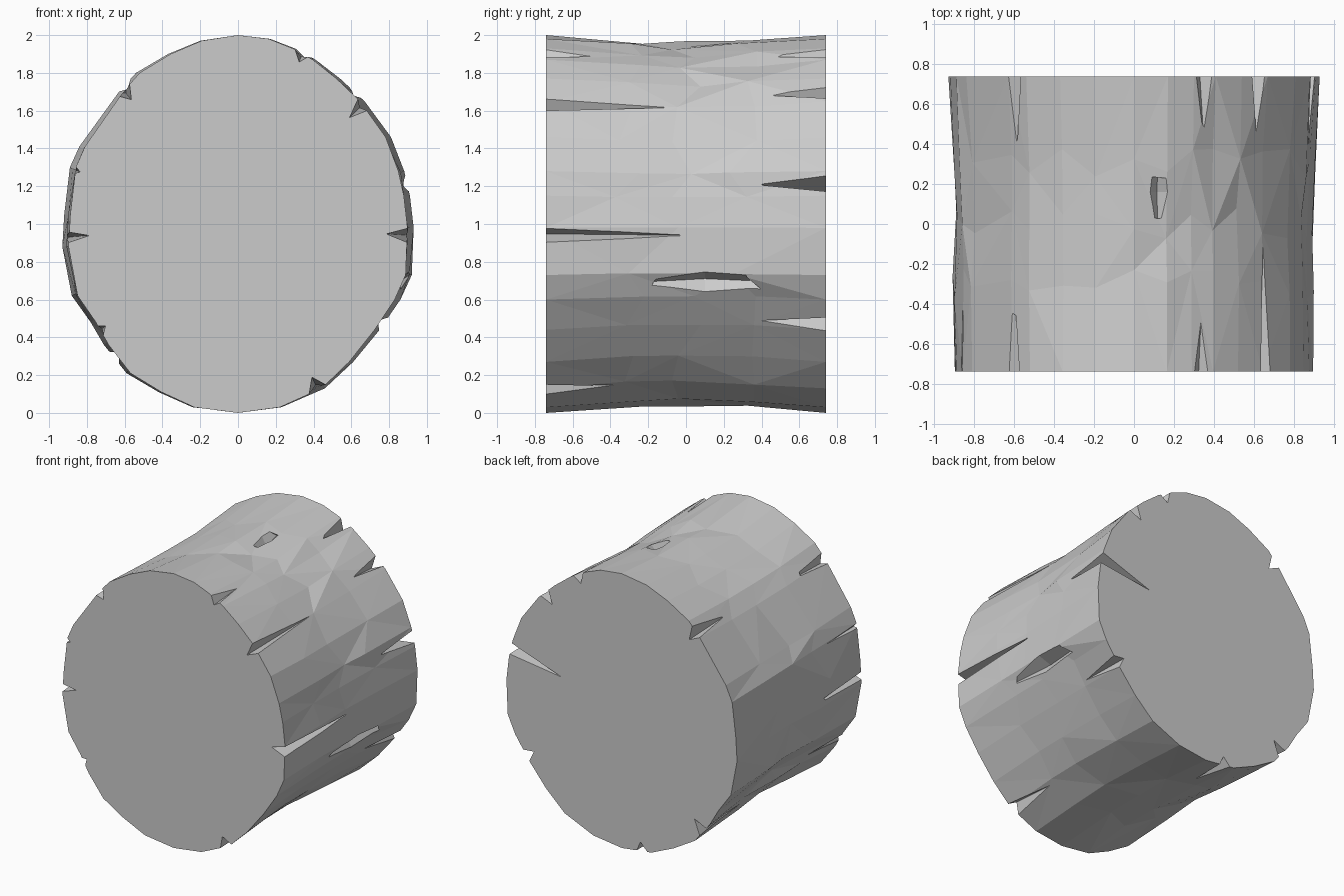
import bpy, bmesh, random
from mathutils import Vector

if "Cube" in bpy.data.objects:
    bpy.data.objects.remove(bpy.data.objects["Cube"])

random.seed(4)

# End outline of the log (x, z)
OUTLINE = [(0, 2.0), (.17, 1.98), (.30, 1.93), (.41, 1.87), (.54, 1.77), (.67, 1.65), (.81, 1.46),
           (.88, 1.28), (.91, 1.15), (.93, .98), (.92, .73), (.86, .60), (.75, .44), (.61, .27),
           (.46, .13), (.23, .03), (0, 0), (-.24, .03), (-.42, .11), (-.59, .21), (-.71, .36),
           (-.78, .48), (-.88, .62), (-.93, .88), (-.92, 1.05), (-.89, 1.30), (-.84, 1.41),
           (-.63, 1.70), (-.54, 1.80), (-.37, 1.90), (-.2, 1.97)]
# Sections along the trunk: y, x scale, z scale, roughness
SECTIONS = [(-.74, .965, 1, 0), (-.30, .965, .965, .014), (0, .96, .955, .014),
            (.30, .975, .97, .014), (.74, 1, 1, 0)]


def make_object(name, bm):
    bmesh.ops.recalc_face_normals(bm, faces=bm.faces)
    mesh = bpy.data.meshes.new(name)
    bm.to_mesh(mesh)
    bm.free()
    obj = bpy.data.objects.new(name, mesh)
    bpy.context.collection.objects.link(obj)
    return obj


# Log body
bm = bmesh.new()
rings = []
for y, sx, sz, rough in SECTIONS:
    ring = []
    for x, z in OUTLINE:
        s = 1 + random.uniform(-rough, rough)
        jitter = random.uniform(-.08, .08) if rough else 0
        ring.append(bm.verts.new((x * sx * s, y + jitter, 1 + (z - 1) * sz * s)))
    rings.append(ring)
n = len(OUTLINE)
for k, (a, b) in enumerate(zip(rings, rings[1:])):
    for i in range(n):
        j = (i + 1) % n
        if (i + k) % 2:
            bm.faces.new((a[i], a[j], b[j]))
            bm.faces.new((a[i], b[j], b[i]))
        else:
            bm.faces.new((a[i], a[j], b[i]))
            bm.faces.new((a[j], b[j], b[i]))
bm.faces.new(rings[0])
bm.faces.new(rings[-1])
log = make_object("log", bm)

# Bark cracks
cut = bmesh.new()


def crack(x, z, y_base, y_tips, half_width, depth):
    """Pointed V groove at surface point (x, z), deepest at y_base."""
    p = Vector((x, 0, z - 1))
    out = p.normalized()
    side = Vector((-out.z, 0, out.x))
    c = Vector((x, y_base, z))
    w = half_width * (depth + .08) / depth
    pts = [c + out * .08 + side * w, c + out * .08 - side * w, c - out * depth]
    for y in y_tips:
        pts.append(Vector((x, y, z)) - out * .01)
    verts = [cut.verts.new(v) for v in pts]
    bmesh.ops.convex_hull(cut, input=verts)


FRONT, BACK = -.78, .78
for x, z, tip, w, d in [(.34, 1.90, -.45, .04, .05), (.66, 1.63, 0, .04, .10),
                        (.90, .94, 0, .04, .12), (-.60, 1.70, -.40, .04, .06),
                        (-.88, 1.29, -.2, .03, .05), (-.90, .93, -.2, .03, .12),
                        (-.74, .43, -.1, .04, .05), (.42, .13, -.3, .05, .07)]:
    crack(x, z, FRONT, [tip], w, d)
for x, z, tip, w, d in [(.35, 1.89, .47, .04, .06), (.62, 1.69, .44, .045, .10),
                        (.88, 1.21, .38, .045, .45), (.77, .47, .20, .045, .08),
                        (-.59, 1.72, .40, .04, .08), (-.65, .30, .2, .04, .10),
                        (-.16, .03, .4, .04, .06)]:
    crack(x, z, BACK, [tip], w, d)
# Hollows in the middle of the trunk
crack(.86, .69, .10, [-.22, .50], .05, .06)
crack(.12, 1.93, .16, [0, .28], .03, .04)

cutter = make_object("crack_cutter", cut)
cutter.hide_render = True
mod = log.modifiers.new("cracks", 'BOOLEAN')
mod.operation = 'DIFFERENCE'
mod.solver = 'EXACT'
mod.object = cutter
bpy.context.view_layer.objects.active = log
log.select_set(True)
bpy.ops.object.modifier_apply(modifier=mod.name)
bpy.data.objects.remove(cutter)
